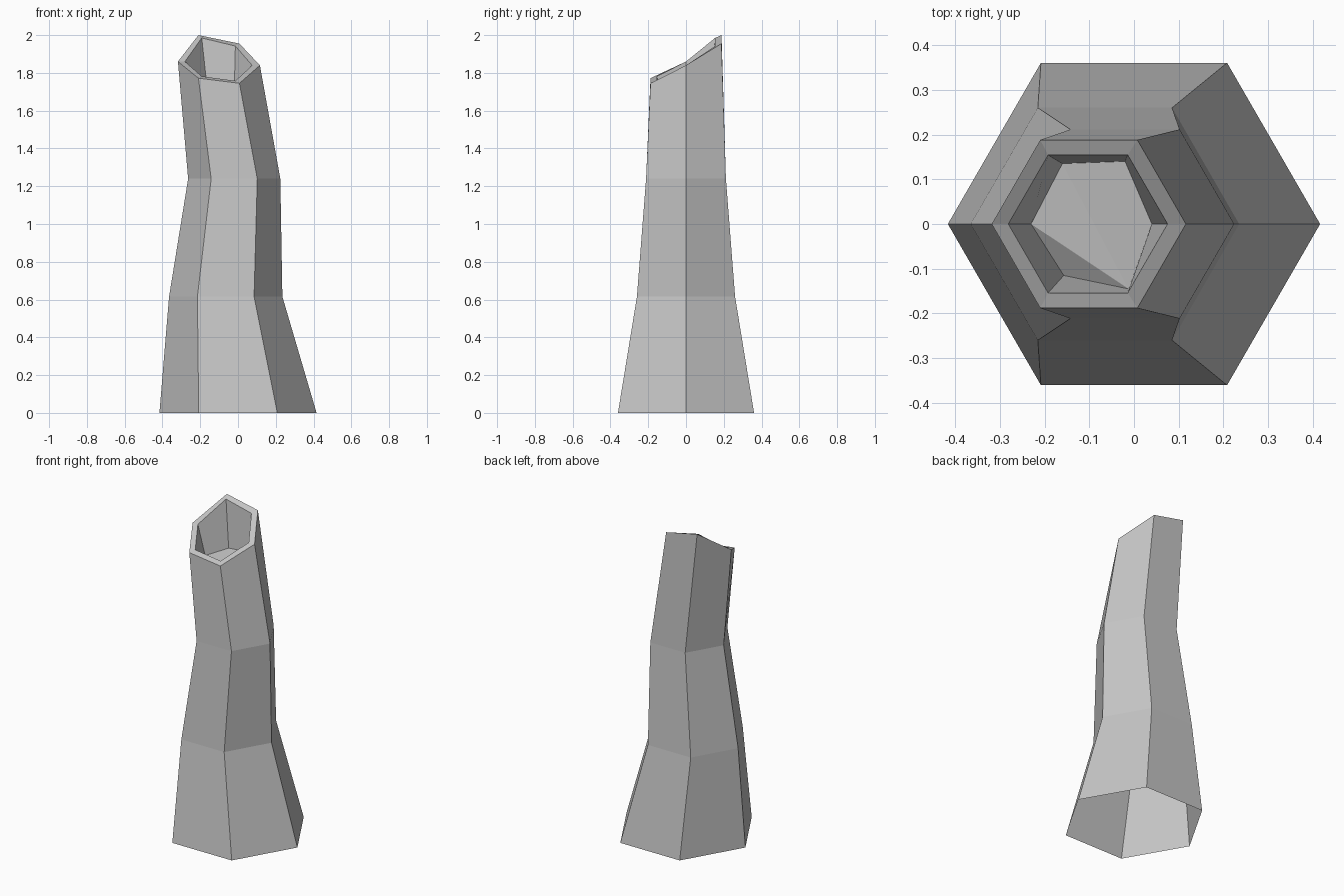
import bpy, bmesh, math

cube = bpy.data.objects.get("Cube")
if cube:
    bpy.data.objects.remove(cube, do_unlink=True)

# Single grey stone colour
grey = bpy.data.materials.new("grey")
grey.use_nodes = True
colour = (0.56, 0.56, 0.56, 1)
grey.diffuse_color = colour
grey.node_tree.nodes["Principled BSDF"].inputs["Base Color"].default_value = colour

SIDES = 6
bm = bmesh.new()


def ring(cx, radius, heights):
    """Hexagon starting at +x, counter-clockwise, with a height per corner."""
    corners = []
    for i, z in enumerate(heights):
        a = math.tau * i / SIDES
        corners.append(bm.verts.new((cx + radius * math.cos(a), radius * math.sin(a), z)))
    return corners


def bridge(lower, upper):
    for i in range(SIDES):
        j = (i + 1) % SIDES
        bm.faces.new((lower[i], lower[j], upper[j], upper[i]))


# Bent outer wall, open underneath, with a slanted mouth
rings = [
    ring(0, 0.416, [0] * SIDES),
    ring(-0.065, 0.30, [0.615] * SIDES),
    ring(-0.02, 0.244, [1.24] * SIDES),
    ring(-0.101, 0.217, [1.84, 1.955, 2.0, 1.86, 1.772, 1.745]),
    # Inner edge of the rim
    ring(-0.103, 0.178, [1.84, 1.942, 1.985, 1.86, 1.782, 1.758]),
]

# Uneven floor inside the mouth
floor = [bm.verts.new(p) for p in (
    (0.04, 0, 1.68), (-0.02, 0.14, 1.70), (-0.16, 0.135, 1.69),
    (-0.23, 0, 1.676), (-0.157, -0.115, 1.62), (-0.012, -0.145, 1.65))]
rings.append(floor)

for lower, upper in zip(rings, rings[1:]):
    bridge(lower, upper)
for i in range(SIDES - 2):
    bm.faces.new((floor[-1], floor[i], floor[i + 1]))

mesh = bpy.data.meshes.new("bent_chimney")
bm.to_mesh(mesh)
bm.free()
mesh.materials.append(grey)
bpy.context.collection.objects.link(bpy.data.objects.new("bent_chimney", mesh))
